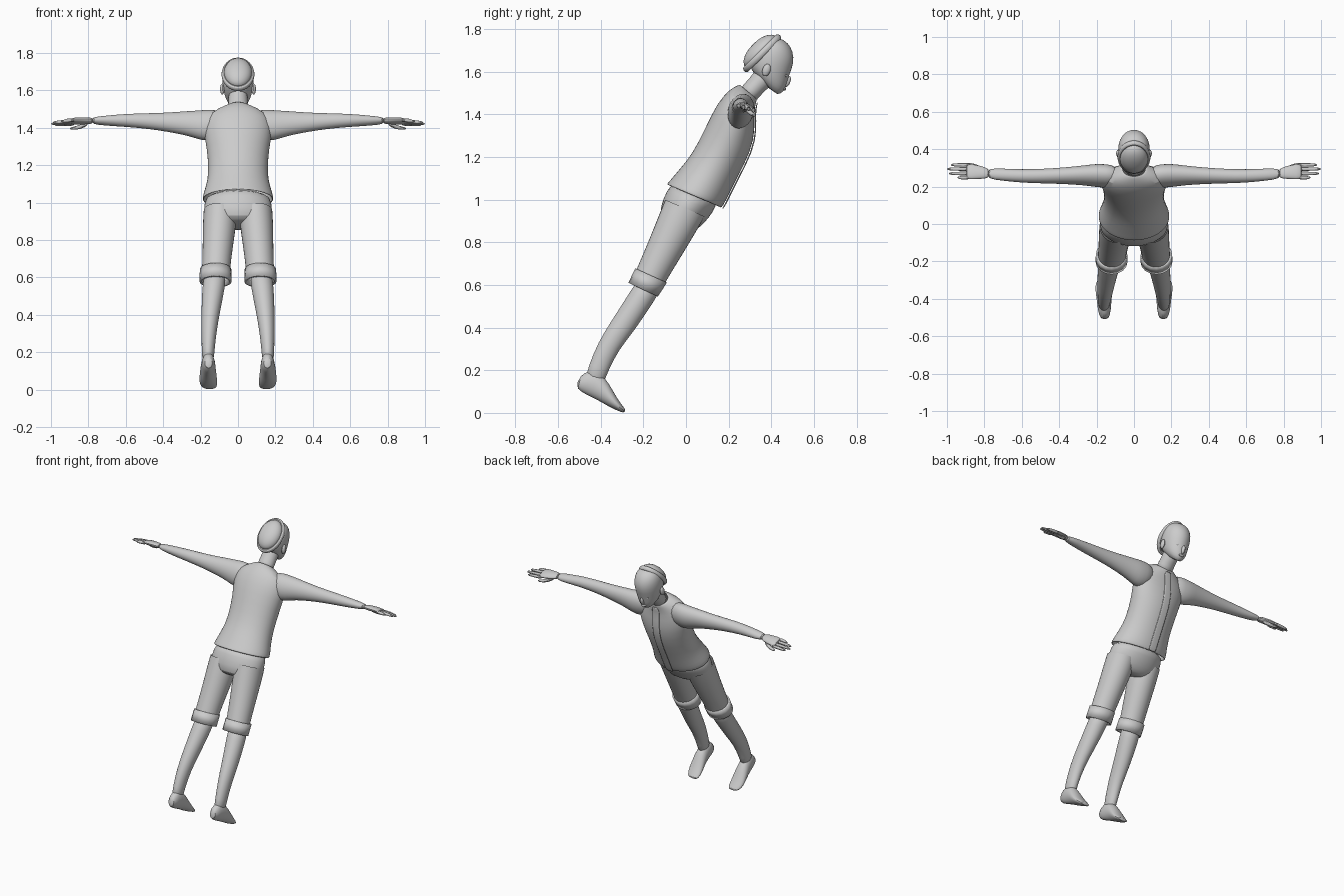
import bpy, bmesh, math
from mathutils import Vector

if "Cube" in bpy.data.objects:
    bpy.data.objects.remove(bpy.data.objects["Cube"])

grey = bpy.data.materials.new("plain grey")
grey.use_nodes = True
grey.diffuse_color = (0.6, 0.6, 0.6, 1)
grey.node_tree.nodes["Principled BSDF"].inputs["Base Color"].default_value = (0.6, 0.6, 0.6, 1)


def finish(name, bm, mirror=False, subdivide=1, thickness=0):
    bmesh.ops.recalc_face_normals(bm, faces=bm.faces)
    mesh = bpy.data.meshes.new(name)
    bm.to_mesh(mesh)
    bm.free()
    mesh.materials.append(grey)
    ob = bpy.data.objects.new(name, mesh)
    bpy.context.collection.objects.link(ob)
    if mirror:
        ob.modifiers.new("mirror", 'MIRROR').use_mirror_merge = False
    if thickness:
        solid = ob.modifiers.new("thickness", 'SOLIDIFY')
        solid.thickness = thickness
    if subdivide:
        ob.modifiers.new("smooth", 'SUBSURF').levels = subdivide
        ob.modifiers["smooth"].render_levels = subdivide
    bpy.ops.object.select_all(action='DESELECT')
    ob.select_set(True)
    bpy.context.view_layer.objects.active = ob
    bpy.ops.object.shade_smooth_by_angle(angle=math.radians(40))
    return ob


def loft(name, rings, sides=16, caps=True, closed=False, **options):
    """Skin a row of ellipses, each given as centre and two half axes."""
    bm = bmesh.new()
    loops = []
    for centre, a, b in rings:
        angles = [math.tau * i / sides for i in range(sides)]
        loops.append([bm.verts.new(centre + a * math.cos(t) + b * math.sin(t)) for t in angles])
    pairs = list(zip(loops, loops[1:]))
    if closed:
        pairs.append((loops[-1], loops[0]))
    for low, high in pairs:
        for i in range(sides):
            j = (i + 1) % sides
            bm.faces.new((low[i], low[j], high[j], high[i]))
    if caps and not closed:
        bm.faces.new(loops[0])
        bm.faces.new(loops[-1])
    return finish(name, bm, **options)


def section(back, front, width, x=0):
    """Ellipse spanning two (y, z) outline points."""
    p, q = Vector((x, *back)), Vector((x, *front))
    return (p + q) / 2, (q - p) / 2, Vector((width, 0, 0))


def limb(x, y, z, depth, height):
    """Upright ellipse across a sideways limb, leaning with the body."""
    return (Vector((x, y, z)), Vector((0, depth, -depth * 0.3)), Vector((0, height * 0.3, height)))


def blob(name, centre, size, tilt=0, mirror=False):
    bm = bmesh.new()
    bmesh.ops.create_uvsphere(bm, u_segments=12, v_segments=8, radius=1)
    from mathutils import Matrix
    move = Matrix.Translation(centre) @ Matrix.Rotation(tilt, 4, 'X') @ Matrix.Diagonal((*size, 1))
    bmesh.ops.transform(bm, matrix=move, verts=bm.verts)
    return finish(name, bm, mirror, 0)


# Shirt: open at the hem, narrow at the waist, closing in to the neck
shirt = [
    ((-.092, 1.073), (.167, .96), .192),
    ((-.075, 1.09), (.18, .98), .19),
    ((-.03, 1.145), (.205, 1.03), .172),
    ((.03, 1.214), (.237, 1.096), .158),
    ((.092, 1.34), (.307, 1.228), .165),
    ((.143, 1.448), (.325, 1.33), .19),
    ((.20, 1.515), (.318, 1.41), .165),
    ((.24, 1.535), (.33, 1.46), .085),
    ((.255, 1.54), (.333, 1.475), .06),
]
loft("shirt", [section(*r) for r in shirt], sides=24, caps=False, thickness=.008)

# Raised front placket following the chest outline
bm = bmesh.new()
rows = [[bm.verts.new((x, f[0] + .002, f[1] - .001)) for x in (-.028, 0, .028)]
        for _, f, _ in shirt[:-1]]
for low, high in zip(rows, rows[1:]):
    for i in range(2):
        bm.faces.new((low[i], low[i + 1], high[i + 1], high[i]))
finish("shirt_placket", bm, thickness=.006)

# Arms running into the shoulders
loft("arm", [limb(*r) for r in (
    (.08, .255, 1.425, .055, .07),
    (.16, .257, 1.412, .06, .085),
    (.21, .26, 1.415, .058, .077),
    (.27, .26, 1.424, .05, .065),
    (.38, .258, 1.43, .042, .05),
    (.48, .256, 1.436, .038, .041),
    (.6, .256, 1.44, .035, .034),
    (.7, .264, 1.438, .032, .026),
    (.79, .27, 1.438, .029, .017),
)], mirror=True)

# Palm and digits
loft("palm", [limb(*r) for r in (
    (.77, .27, 1.438, .027, .016),
    (.82, .276, 1.437, .036, .017),
    (.87, .28, 1.436, .043, .016),
    (.90, .28, 1.433, .041, .012),
)], sides=12, mirror=True)
for name, y, tip, z in (("index_finger", .316, .98, 1.42), ("middle_finger", .294, 1.0, 1.427),
                        ("ring_finger", .270, .99, 1.434), ("little_finger", .248, .945, 1.44)):
    loft(name, [limb(x, y, z - drop, r, r) for x, r, drop in (
        (.87, .011, 0), (.92, .0105, .001), (tip - .02, .009, .004), (tip, .005, .006))],
        sides=8, mirror=True)
loft("thumb", [limb(*r) for r in (
    (.80, .285, 1.425, .015, .013),
    (.84, .306, 1.404, .014, .012),
    (.88, .318, 1.397, .011, .009),
    (.90, .32, 1.396, .006, .005),
)], sides=8, mirror=True)

# Shorts: hips, legs and turned-up cuffs
loft("shorts_hips", [section(*r) for r in (
    ((-.06, 1.09), (.16, 1.0), .17),
    ((-.092, 1.04), (.13, .945), .181),
    ((-.118, .975), (.085, .885), .187),
    ((-.122, .93), (.045, .855), .15),
    ((-.1, .9), (.01, .85), .09),
)], sides=24, mirror=False)
loft("shorts_leg", [section(*r) for r in (
    ((-.10, 1.0), (.09, .92), .088, .097),
    ((-.128, .93), (.05, .85), .092, .098),
    ((-.173, .815), (-.014, .744), .083, .107),
    ((-.235, .67), (-.1, .605), .076, .118),
    ((-.25, .635), (-.115, .57), .076, .119),
)], caps=False, mirror=True)
loft("shorts_cuff", [section(*r) for r in (
    ((-.238, .678), (-.09, .61), .084, .12),
    ((-.27, .61), (-.132, .545), .086, .12),
)], caps=False, mirror=True, thickness=.012, subdivide=0)

# Bare lower legs and feet
loft("lower_leg", [section(*r) for r in (
    ((-.215, .65), (-.1, .60), .062, .122),
    ((-.258, .575), (-.148, .525), .062, .13),
    ((-.352, .43), (-.24, .385), .05, .147),
    ((-.414, .33), (-.312, .30), .042, .155),
    ((-.457, .22), (-.368, .19), .034, .16),
    ((-.475, .16), (-.385, .13), .032, .16),
)], mirror=True)
loft("foot", [section(*r) for r in (
    ((-.505, .165), (-.517, .115), .022, .157),
    ((-.45, .21), (-.475, .088), .036, .158),
    ((-.385, .18), (-.415, .06), .04, .16),
    ((-.343, .105), (-.365, .03), .048, .16),
    ((-.308, .045), (-.322, .01), .049, .158),
    ((-.28, .014), (-.288, -.002), .034, .15),
)], mirror=True)

# Neck and head
loft("neck", [section(*r) for r in (
    ((.24, 1.51), (.325, 1.45), .058),
    ((.275, 1.545), (.345, 1.485), .054),
    ((.315, 1.59), (.385, 1.52), .052),
    ((.34, 1.64), (.43, 1.57), .052),
)])
loft("head", [section(*r) for r in (
    ((.35, 1.56), (.428, 1.482), .034),
    ((.315, 1.595), (.46, 1.507), .062),
    ((.298, 1.625), (.475, 1.545), .075),
    ((.293, 1.655), (.485, 1.585), .083),
    ((.30, 1.695), (.508, 1.64), .087),
    ((.33, 1.735), (.503, 1.695), .08),
    ((.37, 1.76), (.478, 1.735), .056),
    ((.41, 1.762), (.45, 1.752), .02),
)], sides=20)
blob("nose", (0, .476, 1.553), (.012, .013, .028), -.4)
blob("lips", (0, .460, 1.519), (.02, .009, .008), -.5)
blob("eye", (.032, .466, 1.582), (.013, .009, .008), -.4, True)
blob("ear", (.084, .377, 1.607), (.012, .019, .03), -.3, True)

# Brimless cap on the back of the crown, with a rolled rim
rim = Vector((0, .357, 1.686))
along, out = Vector((0, .708, .706)), Vector((0, -.706, .708))
side = Vector((1, 0, 0))
loft("cap_dome", [(rim + out * d, along * r, side * r * .74) for d, r in (
    (-.01, .108), (.02, .104), (.042, .085), (.056, .05), (.06, .015))], sides=20)
tube = [(math.cos(t), math.sin(t)) for t in (math.tau * i / 8 for i in range(8))]
loft("cap_rim", [(rim + out * s * .017, along * (.108 + c * .013), side * (.077 + c * .013))
                 for c, s in tube], sides=24, closed=True)
